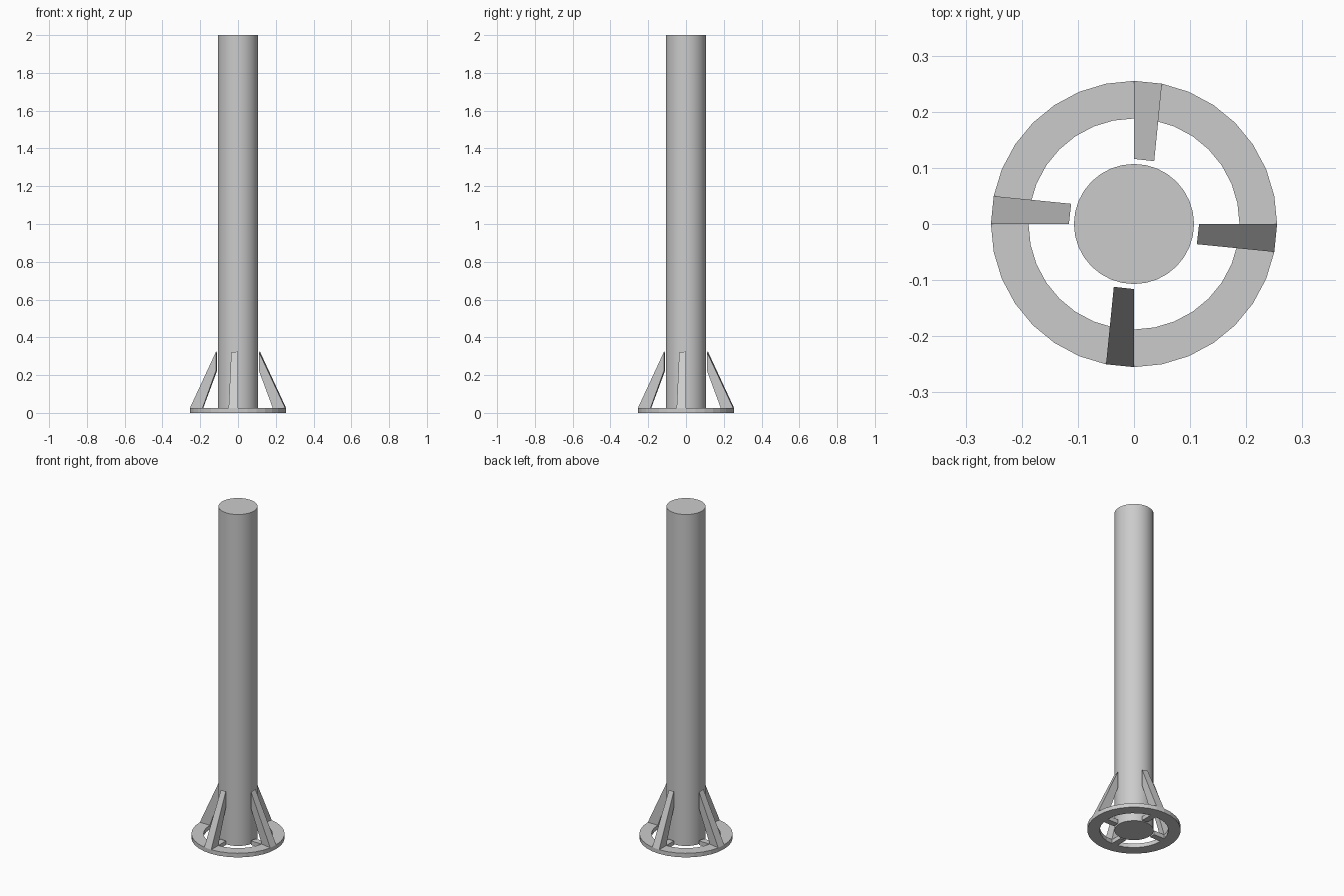
import bpy, bmesh, math
from mathutils import Matrix

cube = bpy.data.objects.get("Cube")
if cube:
    bpy.data.objects.remove(cube, do_unlink=True)

SIDES = 32
RING_OUT, RING_IN, RING_H = 0.255, 0.188, 0.025
STEP = 2 * math.pi / SIDES

grey = bpy.data.materials.new("plain_grey")
grey.use_nodes = True
colour = (0.6, 0.6, 0.6, 1)
grey.diffuse_color = colour
grey.node_tree.nodes["Principled BSDF"].inputs["Base Color"].default_value = colour


def finish(bm, name):
    bmesh.ops.recalc_face_normals(bm, faces=bm.faces)
    mesh = bpy.data.meshes.new(name)
    bm.to_mesh(mesh)
    bm.free()
    mesh.materials.append(grey)
    obj = bpy.data.objects.new(name, mesh)
    bpy.context.collection.objects.link(obj)
    return obj


def polar(r, a, z):
    return (r * math.cos(a), r * math.sin(a), z)


def hexahedron(name, a, b, turn):
    """Join two matching quads into a solid, turned about z."""
    bm = bmesh.new()
    va = [bm.verts.new(p) for p in a]
    vb = [bm.verts.new(p) for p in b]
    bm.faces.new(va)
    bm.faces.new(vb[::-1])
    for i in range(4):
        j = (i + 1) % 4
        bm.faces.new((va[i], vb[i], vb[j], va[j]))
    bm.transform(Matrix.Rotation(turn, 4, "Z"))
    return finish(bm, name)


# Tall smooth column
bm = bmesh.new()
bmesh.ops.create_cone(bm, cap_ends=True, segments=SIDES, radius1=0.107,
                      radius2=0.107, depth=2, matrix=Matrix.Translation((0, 0, 1)))
column = finish(bm, "column")
bpy.ops.object.select_all(action="DESELECT")
column.select_set(True)
bpy.context.view_layer.objects.active = column
bpy.ops.object.shade_smooth_by_angle(angle=math.radians(30))

# Flat faceted base ring
bm = bmesh.new()
profile = [(RING_IN, 0), (RING_OUT, 0), (RING_OUT, RING_H), (RING_IN, RING_H)]
loops = [[bm.verts.new(polar(r, i * STEP, z)) for r, z in profile] for i in range(SIDES)]
for i in range(SIDES):
    a, b = loops[i], loops[(i + 1) % SIDES]
    for k in range(4):
        m = (k + 1) % 4
        bm.faces.new((a[k], b[k], b[m], a[m]))
finish(bm, "base_ring")

# Four slanted braces, each with a short tab below reaching toward the column
END = [(0.116, 0), (0.112, -0.036)]
for n, side in enumerate(("left", "back", "right", "front")):
    foot = [polar(RING_OUT, 0, RING_H), polar(RING_OUT, -STEP, RING_H),
            polar(RING_IN, -STEP, RING_H), polar(RING_IN, 0, RING_H)]
    top = [(*END[0], 0.325), (*END[1], 0.32), (*END[1], 0.22), (*END[0], 0.225)]
    turn = n * math.pi / 2
    hexahedron(side + "_brace", foot, top, turn)

    root = [polar(RING_IN, 0, 0), polar(RING_IN, -STEP, 0),
            polar(RING_IN, -STEP, RING_H), polar(RING_IN, 0, RING_H)]
    tip = [(*END[0], 0), (*END[1], 0), (*END[1], RING_H), (*END[0], RING_H)]
    hexahedron(side + "_tab", root, tip, turn)
